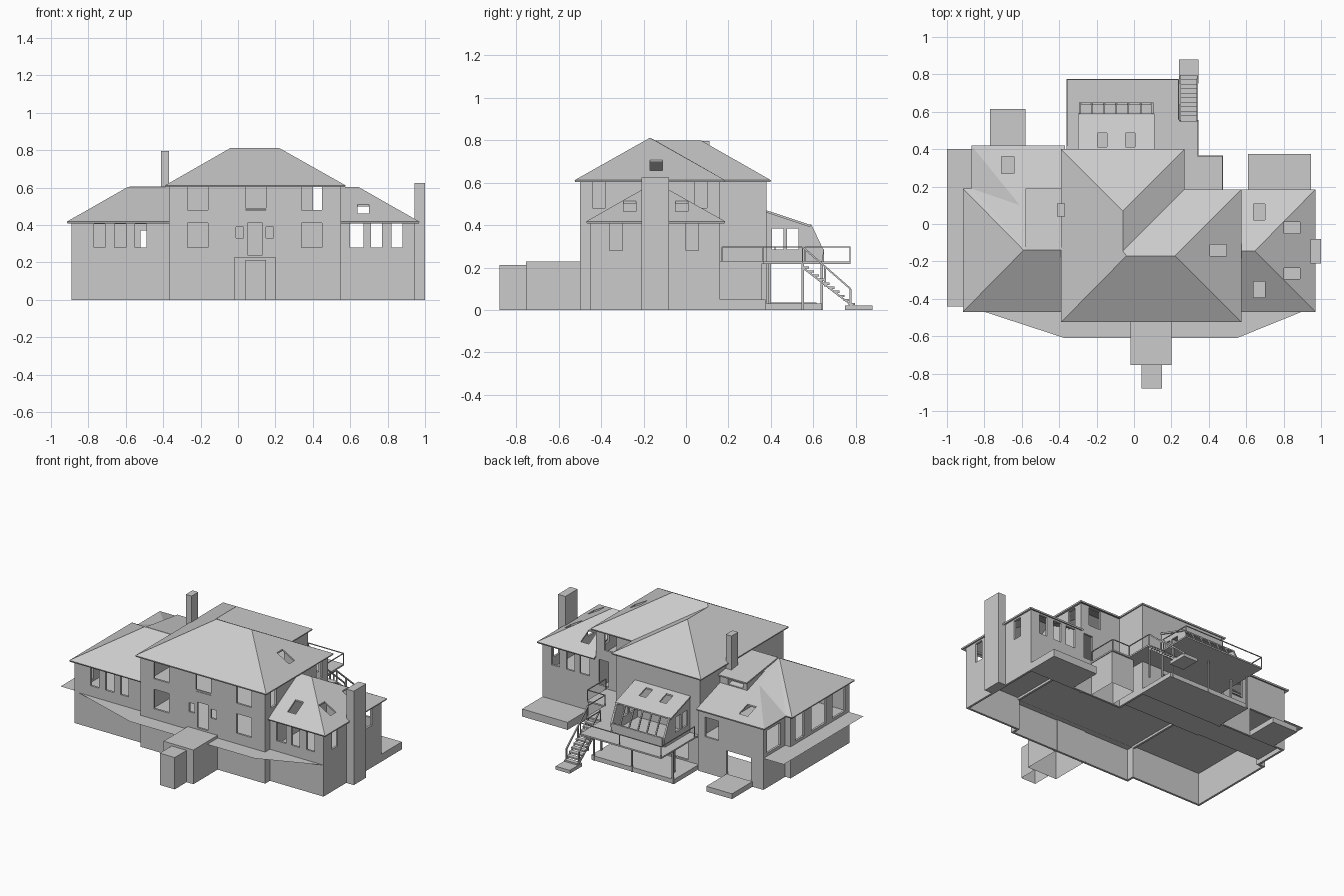
import bpy, bmesh
from mathutils import Vector

if "Cube" in bpy.data.objects:
    bpy.data.objects.remove(bpy.data.objects["Cube"])


def mesh(name, verts, faces):
    me = bpy.data.meshes.new(name)
    me.from_pydata(verts, [], faces)
    ob = bpy.data.objects.new(name, me)
    bpy.context.collection.objects.link(ob)
    return ob


def boxes(name, items, open_bottom=False):
    """One object made of boxes (x0, x1, y0, y1, z0, z1)."""
    v, f = [], []
    for x0, x1, y0, y1, z0, z1 in items:
        n = len(v)
        v += [(x, y, z) for z in (z0, z1) for x, y in ((x0, y0), (x1, y0), (x1, y1), (x0, y1))]
        q = [(4, 5, 6, 7), (0, 1, 5, 4), (1, 2, 6, 5), (2, 3, 7, 6), (3, 0, 4, 7)]
        if not open_bottom:
            q.append((3, 2, 1, 0))
        f += [[n + i for i in a] for a in q]
    return mesh(name, v, f)


def apply(ob, kind, **kw):
    m = ob.modifiers.new(kind, kind)
    for k, val in kw.items():
        setattr(m, k, val)
    bpy.context.view_layer.objects.active = ob
    bpy.ops.object.modifier_apply(modifier=m.name)


def cut(ob, items):
    c = boxes("cutter", items)
    c.hide_render = True
    apply(ob, "BOOLEAN", operation="DIFFERENCE", solver="EXACT", object=c)
    bpy.data.objects.remove(c)


def walls(name, path, z1, holes, closed=False):
    n = len(path)
    v = [(x, y, z) for z in (0, z1) for x, y in path]
    f = [(i, (i + 1) % n, n + (i + 1) % n, n + i) for i in range(n if closed else n - 1)]
    ob = mesh(name, v, f)
    apply(ob, "SOLIDIFY", thickness=0.014, offset=-1, use_even_offset=True)
    cut(ob, holes)
    return ob


def roof(name, verts, faces, skylights=()):
    ob = mesh(name, verts, faces)
    bm = bmesh.new()
    bm.from_mesh(ob.data)
    bm.normal_update()
    for f in bm.faces:
        if f.normal.z < 0:
            f.normal_flip()
    bm.to_mesh(ob.data)
    bm.free()
    apply(ob, "SOLIDIFY", thickness=0.01, offset=-1)
    if skylights:
        cut(ob, [(x - w / 2, x + w / 2, y - d / 2, y + d / 2, 0.2, 1) for x, y, w, d in skylights])
    return ob


def plane(name, pts, z):
    return mesh(name, [(x, y, z) for x, y in pts], [list(range(len(pts)))])


def beams(name, segs, t=0.008):
    """Square bars between pairs of points."""
    v, f = [], []
    for a, b in segs:
        a, b = Vector(a), Vector(b)
        d = (b - a).normalized()
        s = d.cross((0, 0, 1) if abs(d.z) < 0.9 else (0, 1, 0)).normalized() * t / 2
        u = s.cross(d).normalized() * t / 2
        n = len(v)
        v += [p + o for p in (a, b) for o in (-s - u, s - u, s + u, u - s)]
        f += [[n + i for i in q] for q in ((3, 2, 1, 0), (4, 5, 6, 7), (0, 1, 5, 4),
                                           (1, 2, 6, 5), (2, 3, 7, 6), (3, 0, 4, 7))]
    return mesh(name, v, f)


def win_y(y, z0, z1, *spans):      # openings in a wall facing front or back
    return [(a, b, y - 0.04, y + 0.04, z0, z1) for a, b in spans]


def win_x(x, z0, z1, *spans):      # openings in a wall facing left or right
    return [(x - 0.04, x + 0.04, a, b, z0, z1) for a, b in spans]


# Main block, L-shaped, with the basement open towards both wings
main = [(-.37, -.5), (.55, -.5), (.55, .16), (.25, .16), (.25, .38), (-.37, .38)]
walls("main_walls", main, .612,
      win_y(-.5, .48, .605, (-.27, -.16), (.04, .15), (.34, .45))
      + win_y(-.5, .28, .41, (-.27, -.16), (.34, .45))
      + win_y(-.5, .24, .41, (.05, .13)) + win_y(-.5, .33, .39, (-.01, .03), (.15, .19))
      + win_x(.55, .48, .605, (-.44, -.38), (.04, .1))
      + win_y(.16, .48, .605, (.4, .49)) + win_y(.16, .24, .41, (.46, .53))
      + win_y(.38, .04, .19, (-.28, -.12), (-.05, .1))
      + win_x(-.37, -.1, .2, (-.435, .36)) + win_x(.55, -.1, .2, (-.435, .14)), True)
beams("front_balcony_rail", [((.04, -.495, .487), (.15, -.495, .487))], .01)

# Left and right wings
left = [(-.37, .4), (-.85, .4), (-.85, .17), (-.89, .17), (-.89, -.45), (-.37, -.45)]
walls("left_wing_walls", left, .42,
      win_y(-.45, .28, .405, (-.77, -.71), (-.66, -.6), (-.55, -.49))
      + win_x(-.89, .23, .4, (.03, .12), (-.2, -.05), (-.4, -.27))
      + win_y(.4, .03, .19, (-.76, -.58)) + win_y(.4, .24, .37, (-.52, -.42))
      + win_x(-.85, .23, .38, (.22, .36)))
right = [(.55, -.45), (.945, -.45), (.945, .16), (.55, .16)]
spans = ((.6, .67), (.71, .77), (.82, .88))
walls("right_wing_walls", right, .42,
      win_y(-.45, .28, .41, *spans) + win_y(.16, .28, .41, *spans)
      + win_x(.945, .28, .41, (-.36, -.3), (0, .06)))

# Floors and thin terraces at the main level
for n, p in (("main", main), ("left", left), ("right", right)):
    plane(n + "_floor", p, .215)
plane("main_upper_floor", main, .425)
plane("left_garden_floor", [(-.85, .17), (-.37, .17), (-.37, .4), (-.85, .4)], .03)
plane("main_garden_floor", [(-.37, .16), (.25, .16), (.25, .38), (-.37, .38)], .03)
plane("left_terrace", [(-1, -.44), (-.89, -.44), (-.89, .17), (-.85, .17), (-.85, .4), (-1, .4)], .21)
plane("front_terrace", [(-.89, -.44), (-.37, -.61), (.55, -.61), (.945, -.45)], .21)

# Roofs
E = .612
roof("main_roof", [(-.39, -.525, E), (.575, -.525, E), (.575, .185, E), (.27, .185, E), (.27, .4, E), (-.39, .4, E),
                   (-.04, -.17, .812), (.22, -.17, .812), (-.06, .07, .80), (-.06, -.145, .80)],
     [(0, 1, 7, 6), (1, 2, 7), (2, 3, 9, 6, 7), (3, 4, 8, 9), (4, 5, 8), (5, 0, 6, 9, 8)],
     [(.45, -.14, .09, .06)])
e = .418
roof("right_roof", [(.55, -.47, e), (.97, -.47, e), (.97, .185, e), (.55, .185, e), (.55, -.145, .603), (.645, -.145, .603)],
     [(0, 1, 5, 4), (1, 2, 5), (2, 3, 4, 5)],
     [(.845, -.02, .085, .06), (.845, -.265, .085, .06), (.67, .065, .06, .085), (.67, -.35, .06, .085)])
roof("left_roof", [(-.37, -.47, e), (-.915, -.47, e), (-.915, .19, e), (-.59, -.14, .603), (-.37, -.14, .603), (-.6, .19, e)],
     [(0, 1, 3, 4), (1, 2, 3), (2, 5, 3)])
roof("left_back_roof", [(-.87, .42, e), (-.37, .42, e), (-.37, -.14, .6), (-.59, -.14, .6), (-.61, .1, .522), (-.87, .19, e)],
     [(0, 1, 2, 3, 4), (0, 4, 5), (4, 3, 5)], [(-.675, .315, .065, .09)])

# Dormer on the left wing with a sloping lid
dormer = boxes("dormer", [(-.57, -.37, -.12, .17, .46, .56)])
cut(dormer, [(-.54, -.43, .13, .2, .505, .54)])
roof("dormer_roof", [(-.58, -.14, .605), (-.37, -.14, .605), (-.37, .19, .56), (-.58, .19, .56)], [(0, 1, 2, 3)])

# Chimneys
boxes("left_chimney", [(-.412, -.37, .04, .11, .4, .797)])
boxes("right_chimney", [(.945, 1, -.21, -.08, 0, .625)])

# Entrance porch, hollow underneath
boxes("porch", [(-.02, .2, -.755, -.48, 0, .228)], True)
boxes("porch_step", [(.04, .15, -.88, -.755, 0, .212)], True)

# Ground slabs at the back
boxes("back_slabs", [(-.36, .25, .38, .64, 0, .03), (.61, .945, .16, .375, 0, .05),
                     (-.77, -.58, .4, .615, 0, .035), (.24, .345, .75, .88, 0, .022)])

# Deck, corner bay, posts and railing
boxes("deck", [(-.36, .24, .38, .775, .218, .228), (.24, .345, .16, .55, .218, .228), (.3, .475, .16, .365, .218, .228)])
boxes("corner_bay", [(.3, .47, .16, .355, 0, .218)], True)
beams("deck_posts", [((x, y, 0), (x, y, .22)) for x, y in
                     ((-.35, .64), (-.05, .64), (.23, .64), (.24, .55), (.34, .55), (-.3, .55))], .01)
rails = [[(-.357, .42), (-.357, .772), (-.05, .772), (.237, .772), (.237, .56)],
         [(.342, .55), (.342, .363), (.472, .363), (.472, .17)]]
segs = []
for path in rails:
    segs += [((*a, .298), (*b, .298)) for a, b in zip(path, path[1:])]
    segs += [((*a, .22), (*a, .298)) for a in path]
beams("deck_railing", segs, .005)

# Stair from the deck
N = 10
boxes("stair_treads", [(.245, .34, .55 + i * .024, .58 + i * .024, .195 - i * .019, .205 - i * .019) for i in range(N)])
segs = []
for x in (.247, .338):
    segs += [((x, .55, .2), (x, .79, .015)), ((x, .55, .297), (x, .775, .1)),
             ((x, .775, .02), (x, .775, .1)), ((x, .655, .11), (x, .655, .205))]
beams("stair_stringers_and_rails", segs, .008)

# Sunroom: side plates, low wall, sloping glazing bars and roof
prof = [(.38, .22), (.64, .22), (.65, .28), (.59, .4), (.38, .46)]
for n, x in (("left", -.295), ("right", .09)):
    v = [(x + d, y, z) for d in (0, .012) for y, z in prof]
    f = [(4, 3, 2, 1, 0), (5, 6, 7, 8, 9)] + [(i, (i + 1) % 5, (i + 1) % 5 + 5, i + 5) for i in range(5)]
    side = mesh("sunroom_side_" + n, v, f)
    cut(side, [(x - .03, x + .05, a, b, .285, .385) for a, b in ((.405, .46), (.475, .53))])
boxes("sunroom_low_wall", [(-.28, .09, .635, .65, .22, .285)])
beams("sunroom_glazing_bars", [((-.29 + i * .39 / 6, .645, .28), (-.29 + i * .39 / 6, .588, .4)) for i in range(7)]
      + [((-.29, .588, .398), (.1, .588, .398)), ((-.29, .645, .283), (.1, .645, .283))], .008)
roof("sunroom_roof", [(-.3, .37, .473), (.11, .37, .473), (.11, .59, .4), (-.3, .59, .4)], [(0, 1, 2, 3)],
     [(-.17, .45, .05, .075), (-.02, .45, .05, .075)])
